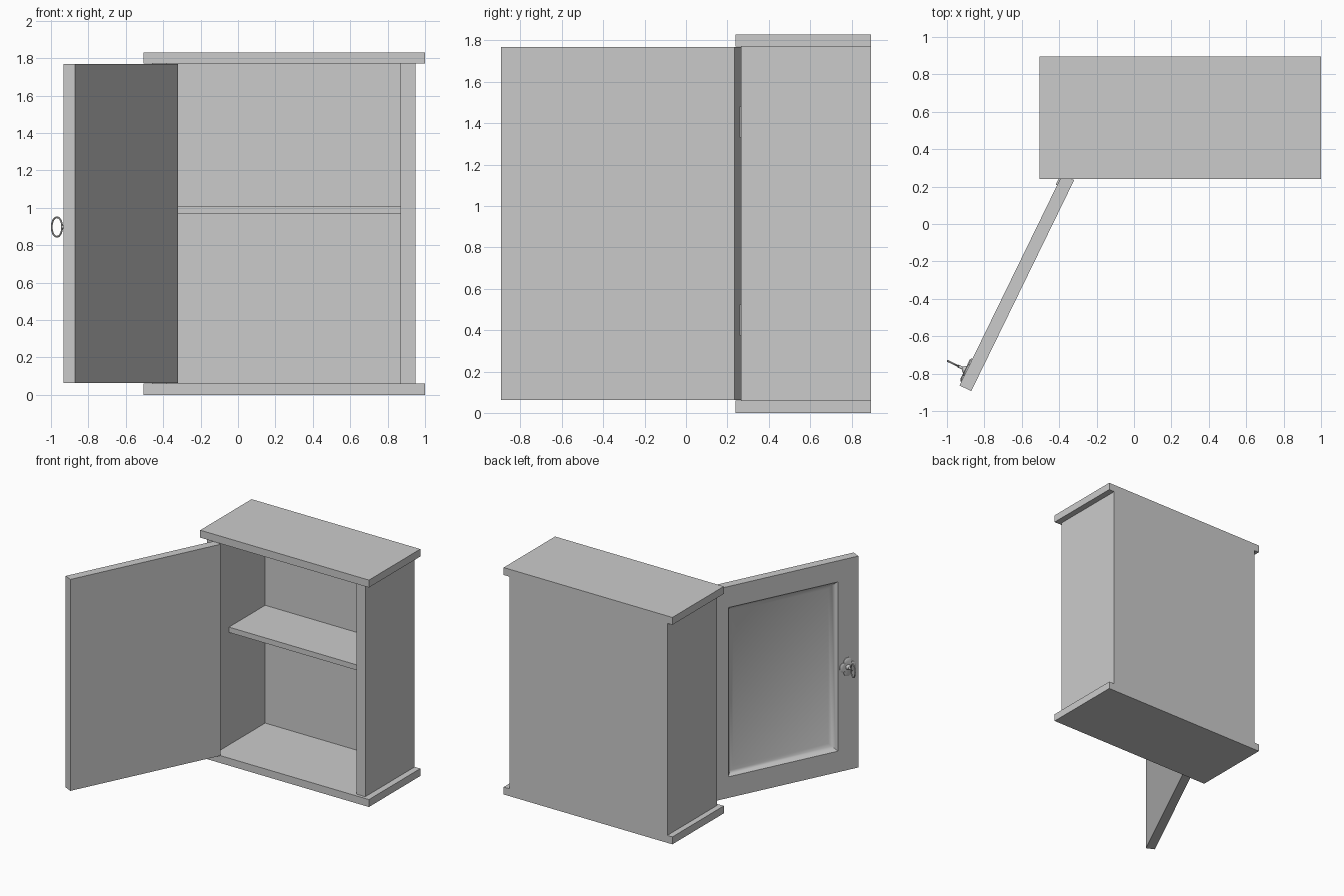
import bpy, bmesh, math
from mathutils import Matrix, Vector

if "Cube" in bpy.data.objects:
    bpy.data.objects.remove(bpy.data.objects["Cube"])

# Door frame of reference: local x along the door, local y = 0 is the outer face
DOOR = Matrix.Translation((-0.383, 0.265, 0)) @ Matrix.Rotation(math.radians(-116), 4, 'Z')
I = Matrix.Identity(4)


def finish(name, bm, mat=I, smooth=False):
    bmesh.ops.recalc_face_normals(bm, faces=bm.faces)
    bm.transform(mat)
    me = bpy.data.meshes.new(name)
    bm.to_mesh(me)
    bm.free()
    ob = bpy.data.objects.new(name, me)
    bpy.context.collection.objects.link(ob)
    if smooth:
        bpy.ops.object.select_all(action='DESELECT')
        bpy.context.view_layer.objects.active = ob
        ob.select_set(True)
        bpy.ops.object.shade_smooth_by_angle(angle=math.radians(35))
    return ob


def box(name, lo, hi, mat=I):
    lo, hi = Vector(lo), Vector(hi)
    bm = bmesh.new()
    m = Matrix.Translation((lo + hi) / 2) @ Matrix.Diagonal((*(hi - lo), 1))
    bmesh.ops.create_cube(bm, size=1, matrix=m)
    return finish(name, bm, mat)


def loft(name, rings, mat=I, closed=False, smooth=False):
    """Bridge successive rings of points, capping the ends unless closed."""
    bm = bmesh.new()
    vs = [[bm.verts.new(p) for p in r] for r in rings]
    n = len(vs[0])
    pairs = list(zip(vs, vs[1:])) + ([(vs[-1], vs[0])] if closed else [])
    for a, b in pairs:
        for i in range(n):
            j = (i + 1) % n
            bm.faces.new((a[i], a[j], b[j], b[i]))
    if not closed:
        bm.faces.new(vs[0])
        bm.faces.new(vs[-1])
    return finish(name, bm, mat, smooth)


# Cabinet carcass
box("bottom_board", (-0.505, 0.24, 0), (1.0, 0.895, 0.06))
box("top_board", (-0.505, 0.24, 1.77), (1.0, 0.895, 1.83))
box("left_side", (-0.46, 0.265, 0.06), (-0.38, 0.895, 1.77))
box("right_side", (0.87, 0.265, 0.06), (0.95, 0.895, 1.77))
box("back_panel", (-0.38, 0.889, 0.06), (0.87, 0.895, 1.77))
box("shelf", (-0.38, 0.428, 0.967), (0.87, 0.889, 1.01))

# Open door with a coved, recessed panel on its outer face
W, Z0, Z1, T = 1.255, 0.063, 1.768, 0.07


def rect(m, y):
    return [(m, y, Z0 + m), (W - m, y, Z0 + m), (W - m, y, Z1 - m), (m, y, Z1 - m)]


profile = [(0, T), (0, 0), (0.17, 0), (0.183, 0.016), (0.203, 0.031), (0.229, 0.04)]
loft("door", [rect(m, y) for m, y in profile], DOOR, smooth=True)

# Hinges: door leaf, side leaf and barrel
for tag, z in (("lower", 0.375), ("upper", 1.33)):
    box(tag + "_hinge_door_leaf", (0.01, -0.008, z), (0.065, 0.002, z + 0.15), DOOR)
    box(tag + "_hinge_side_leaf", (-0.44, 0.257, z), (-0.385, 0.267, z + 0.15))
    circle = [2 * math.pi * i / 12 for i in range(12)]
    loft(tag + "_hinge_barrel", [[(-0.386 + 0.01 * math.cos(a), 0.262 + 0.01 * math.sin(a), h)
                                  for a in circle] for h in (z, z + 0.15)], smooth=True)

# Handle: four-lobed rosette, stem and oval ring
KX, KZ = 1.165, 0.897


def lobed(scale, y):
    out = []
    for i in range(48):
        a = 2 * math.pi * i / 48
        r = scale * (0.046 + 0.022 * abs(math.cos(2 * a)) ** 0.7)
        out.append((KX + r * math.cos(a), y, KZ + 1.1 * r * math.sin(a)))
    return out


def disc(r, y):
    return [(KX + r * math.cos(2 * math.pi * i / 16), y, KZ + r * math.sin(2 * math.pi * i / 16))
            for i in range(16)]


loft("handle_rosette", [lobed(1, 0.002), lobed(1, -0.006), lobed(0.85, -0.011)], DOOR, smooth=True)
loft("handle_stem", [disc(0.022, -0.008), disc(0.018, -0.018), disc(0.008, -0.026),
                     disc(0.008, -0.052)], DOOR, smooth=True)

rings = []
for i in range(32):
    a = 2 * math.pi * i / 32
    c, s = math.cos(a), math.sin(a)
    n = Vector((0, c * 0.052, s * 0.031)).normalized()
    centre = Vector((KX, -0.083 + 0.031 * c, KZ + 0.052 * s))
    rings.append([centre + 0.005 * (math.cos(b) * n + math.sin(b) * Vector((1, 0, 0)))
                  for b in (k * math.pi / 4 for k in range(8))])
loft("handle_ring", rings, DOOR, closed=True, smooth=True)
